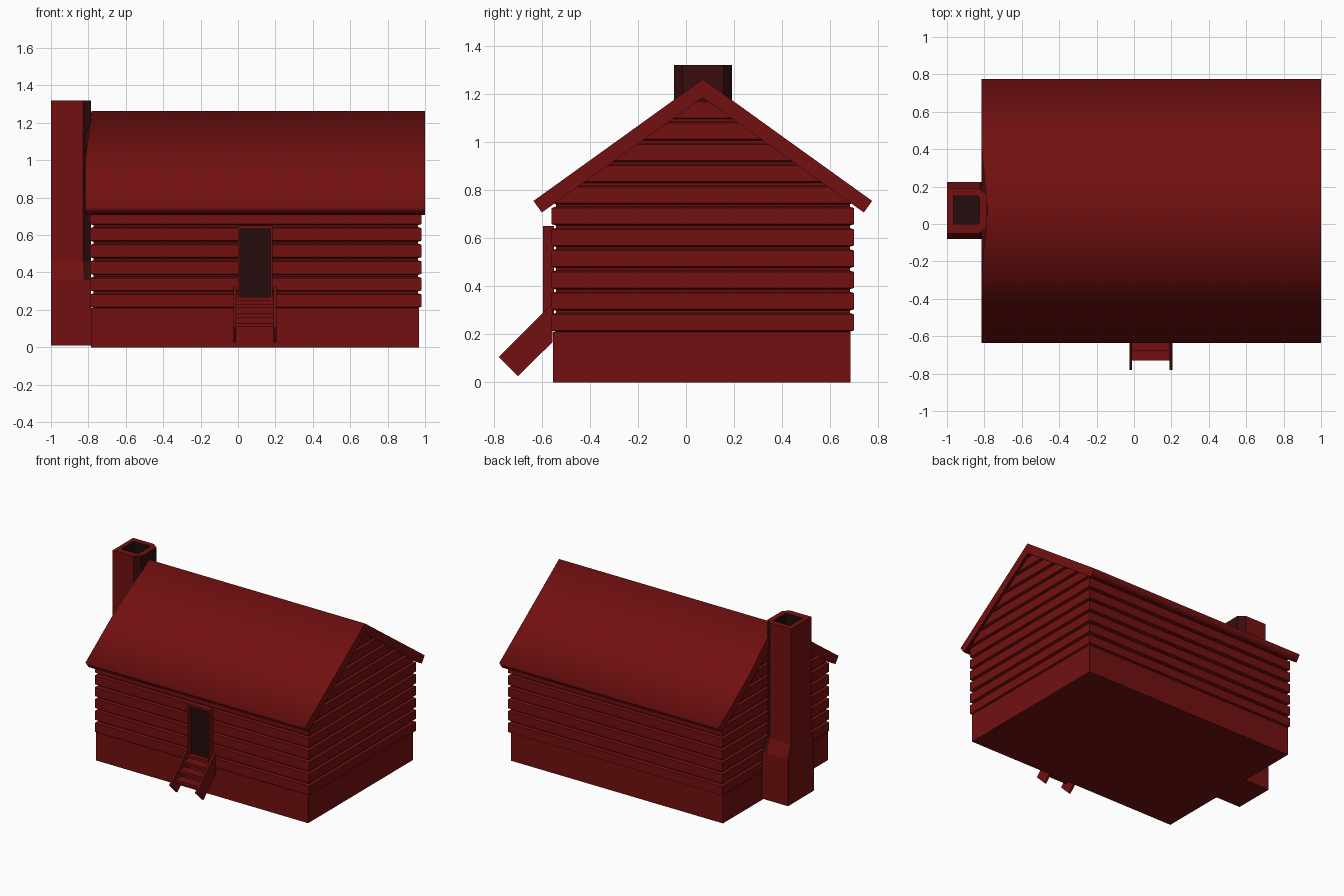
import bpy, bmesh

cube = bpy.data.objects.get("Cube")
if cube:
    bpy.data.objects.remove(cube, do_unlink=True)


def material(name, colour):
    m = bpy.data.materials.new(name)
    m.use_nodes = True
    m.diffuse_color = (*colour, 1)
    bsdf = next(n for n in m.node_tree.nodes if n.type == 'BSDF_PRINCIPLED')
    bsdf.inputs["Base Color"].default_value = (*colour, 1)
    bsdf.inputs["Roughness"].default_value = 0.8
    return m


RED = material("barn red", (0.17, 0.005, 0.005))
SOOT = material("soot red", (0.04, 0.004, 0.004))
DARK = material("dark opening", (0.018, 0.004, 0.004))


def loft(name, rings, mats=(RED,), rule=None, smooth=False):
    """Skin a stack of equal-sized rings and cap both ends."""
    bm = bmesh.new()
    rows = [[bm.verts.new(p) for p in ring] for ring in rings]
    n = len(rows[0])
    for a, b in zip(rows, rows[1:]):
        for i in range(n):
            j = (i + 1) % n
            bm.faces.new((a[i], a[j], b[j], b[i]))
    caps = [bm.faces.new(rows[0]), bm.faces.new(rows[-1])]
    bmesh.ops.recalc_face_normals(bm, faces=bm.faces)
    for f in bm.faces:
        f.smooth = smooth
        if rule:
            f.material_index = rule(f)
    for f in caps:
        for e in f.edges:
            e.smooth = False
    mesh = bpy.data.meshes.new(name)
    bm.to_mesh(mesh)
    bm.free()
    obj = bpy.data.objects.new(name, mesh)
    bpy.context.collection.objects.link(obj)
    for m in mats:
        mesh.materials.append(m)
    return obj


def rect(x0, x1, y0, y1, z):
    return [(x0, y0, z), (x1, y0, z), (x1, y1, z), (x0, y1, z)]


def box(name, x0, x1, y0, y1, z0, z1, mat=RED):
    return loft(name, [rect(x0, x1, y0, y1, z0), rect(x0, x1, y0, y1, z1)], (mat,))


# Foundation
MID = 0.07
box("foundation", -0.785, 0.967, -0.553, 0.685, 0, 0.21)

# Clapboard walls and gables: one loft, pinched at every board joint
PITCH = 0.0885
rings = []


def wall_ring(z, out):
    half = min(0.612 + out, (1.195 - z) * 1.4)
    rings.append(rect(-0.772 - out, 0.962 + out, MID - half, MID + half, z))


for i in range(11):
    z = 0.205 + i * PITCH
    top = min(z + PITCH, 1.18)
    for height, out in ((z, 0), (z + 0.005, 0), (z + 0.011, 0.018),
                        (top - 0.011, 0.018), (top - 0.005, 0)):
        wall_ring(height, out)
loft("clapboard_walls", rings)

# Pitched roof, softly shaded, with its ridge pulled in beside the chimney
half_profile = [(0.705, 0.755, -0.815), (0.35, 1.01, -0.815)]
inner_eave = (0.67, 0.707, -0.815)
profile = [(-y, z, x) for y, z, x in half_profile]
profile += [(0, 1.262, -0.782)] + half_profile[::-1]
profile += [inner_eave, (0, 1.185, -0.815), (-inner_eave[0], *inner_eave[1:])]
loft("roof", [[(x, MID + y, z) for y, z, x in profile],
              [(1.0, MID + y, z) for y, z, x in profile]], smooth=True)


# Chimney: broad base, shoulders, chamfered shaft and an open flue
def stack_ring(x0, x1, y0, y1, cx, cy, z):
    return [(x0, y0, z), (x1 - cx, y0, z), (x1, y0 + cy, z),
            (x1, y1 - cy, z), (x1 - cx, y1, z), (x0, y1, z)]


def chimney_colour(f):
    c = f.calc_center_median()
    inside = -0.97 < c.x < -0.82 and -0.01 < c.y < 0.16
    if inside and 0.8 < c.z < 1.315:
        return 2
    return 1 if f.normal.x > 0.3 and c.z > 0.4 else 0


loft("chimney", [
    stack_ring(-1, -0.785, -0.08, 0.225, 0.04, 0, 0.01),
    stack_ring(-1, -0.785, -0.08, 0.225, 0.04, 0, 0.36),
    stack_ring(-1, -0.785, -0.05, 0.192, 0.045, 0.035, 0.46),
    stack_ring(-1, -0.785, -0.05, 0.192, 0.045, 0.035, 1.32),
    stack_ring(-0.965, -0.825, 0, 0.15, 0.01, 0.01, 1.32),
    stack_ring(-0.965, -0.825, 0, 0.15, 0.01, 0.01, 0.9),
], (RED, SOOT, DARK), chimney_colour)

# Doorway
box("door_opening", 0.005, 0.18, -0.566, -0.56, 0.26, 0.64, DARK)
for side, x in (("right", 0.0), ("left", 0.173)):
    box(side + "_door_jamb", x, x + 0.012, -0.595, -0.55, 0.25, 0.65)
box("door_lintel", 0.0, 0.185, -0.595, -0.55, 0.633, 0.65)
box("door_sill", -0.01, 0.19, -0.6, -0.55, 0.25, 0.27)

# Entrance steps: sloping side boards and three treads
side_profile = [(-0.78, 0.105), (-0.70, 0.025), (-0.555, 0.168), (-0.555, 0.33)]
for side, x in (("right", -0.025), ("left", 0.19)):
    loft(side + "_stair_side", [[(x + w, y, z) for y, z in side_profile]
                                for w in (0, 0.015)])
for i in range(3):
    y, z = -0.73 + i * 0.05, 0.11 + i * 0.05
    box(f"stair_tread_{i + 1}", -0.012, 0.192, y, y + 0.075, z, z + 0.02)
